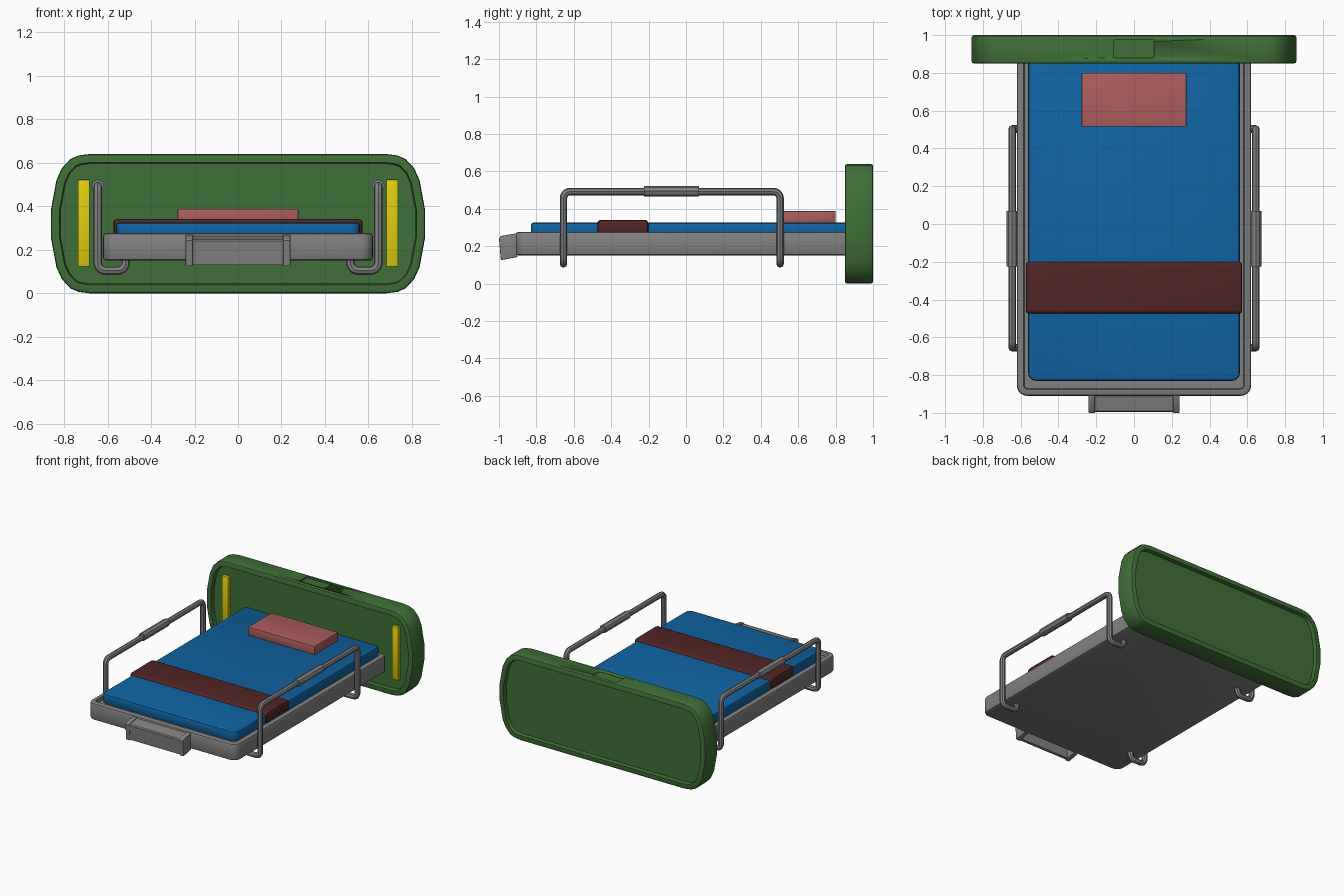
import bpy, bmesh, math
from mathutils import Matrix, Vector

if "Cube" in bpy.data.objects:
    bpy.data.objects.remove(bpy.data.objects["Cube"])


def material(name, rgb):
    m = bpy.data.materials.new(name)
    m.diffuse_color = (*rgb, 1)
    m.use_nodes = True
    m.node_tree.nodes["Principled BSDF"].inputs["Base Color"].default_value = m.diffuse_color
    return m


GREEN = material("green", (0.05, 0.16, 0.038))
GRAY = material("gray", (0.22, 0.22, 0.22))
BLUE = material("blue", (0.005, 0.125, 0.36))
RED = material("soft red", (0.42, 0.11, 0.11))
BROWN = material("dark maroon", (0.085, 0.018, 0.018))
YELLOW = material("yellow", (0.75, 0.62, 0.005))

# Extrusion frames: local z runs along the named world axis
UP = Matrix.Identity(4)
BACK = Matrix(((1, 0, 0, 0), (0, 0, 1, 0), (0, 1, 0, 0), (0, 0, 0, 1)))   # outline in x,z
SIDE = Matrix(((0, 0, 1, 0), (1, 0, 0, 0), (0, 1, 0, 0), (0, 0, 0, 1)))   # outline in y,z


def rounded(x0, x1, y0, y1, r, n=5):
    """Rounded rectangle outline."""
    pts = []
    for cx, cy, a in ((x1 - r, y1 - r, 0), (x0 + r, y1 - r, 90), (x0 + r, y0 + r, 180), (x1 - r, y0 + r, 270)):
        for i in range(n + 1):
            t = math.radians(a + 90 * i / n)
            pts.append((cx + r * math.cos(t), cy + r * math.sin(t)))
    return pts


def finish(ob, mat):
    ob.data.materials.append(mat)
    ob.data.polygons.foreach_set("use_smooth", [True] * len(ob.data.polygons))
    ob.data.set_sharp_from_angle(angle=math.radians(35))


def prism(name, outline, lo, hi, mat, frame=UP, bevel=0.0, recess=None, both=False):
    """Extrude an outline from lo to hi; recess=(rim width, depth) sinks the end cap(s)."""
    bm = bmesh.new()
    face = bm.faces.new([bm.verts.new((x, y, lo)) for x, y in outline])
    ext = bmesh.ops.extrude_face_region(bm, geom=[face])["geom"]
    bmesh.ops.translate(bm, vec=(0, 0, hi - lo), verts=[v for v in ext if isinstance(v, bmesh.types.BMVert)])
    bmesh.ops.recalc_face_normals(bm, faces=bm.faces)
    if bevel:
        rim = [e for e in bm.edges if abs(e.verts[0].co.z - e.verts[1].co.z) < 1e-6]
        bmesh.ops.bevel(bm, geom=rim, offset=bevel, segments=2, profile=0.5, affect='EDGES')
    if recess:
        bm.normal_update()
        caps = [f for f in bm.faces if f.normal.z > 0.99 or (both and f.normal.z < -0.99)]
        caps = [f for f in caps if f.calc_area() > 0.1]
        bmesh.ops.inset_individual(bm, faces=caps, thickness=recess[0], use_even_offset=True)
        bmesh.ops.inset_individual(bm, faces=caps, thickness=0.005, depth=-recess[1], use_even_offset=True)
    bm.transform(frame)
    bmesh.ops.recalc_face_normals(bm, faces=bm.faces)
    me = bpy.data.meshes.new(name)
    bm.to_mesh(me)
    bm.free()
    ob = bpy.data.objects.new(name, me)
    bpy.context.collection.objects.link(ob)
    finish(ob, mat)
    return ob


def box(name, x, y, z, mat, bevel=0.005, r=0.006, n=2):
    return prism(name, rounded(*x, *y, r, n), *z, mat, bevel=bevel)


# Headboard with sunken panels front and back
quarter = [(0.86, 0.385), (0.835, 0.52), (0.81, 0.575), (0.77, 0.618), (0.735, 0.633), (0.685, 0.64)]
right = [(x, 0.64 - z) for x, z in reversed(quarter)] + quarter
outline = right + [(-x, z) for x, z in reversed(right)]
headboard = prism("headboard", outline, 0.85, 1.0, GREEN, BACK, 0.012, (0.027, 0.028), True)

# Grip notch in the top of the headboard
cutter = box("notch_cutter", (-0.105, 0.105), (0.88, 0.975), (0.628, 0.70), GREEN, 0, 0.008)
cutter.hide_render = True
cutter.hide_viewport = True
cut = headboard.modifiers.new("notch", 'BOOLEAN')
cut.object = cutter
cut.operation = 'DIFFERENCE'
cut.solver = 'EXACT'

# Bed tray, mattress, pillow and blanket strap
prism("bed_tray", rounded(-0.62, 0.62, -0.91, 0.9, 0.055), 0.15, 0.277, GRAY, UP, 0.015, (0.02, 0.025))
prism("mattress", rounded(-0.56, 0.56, -0.83, 0.9, 0.04), 0.25, 0.326, BLUE, UP, 0.014)
box("pillow", (-0.278, 0.278), (0.515, 0.80), (0.32, 0.388), RED)
prism("blanket_strap", rounded(-0.475, -0.2, 0.262, 0.341, 0.022), -0.573, 0.573, BROWN, SIDE, 0.016)


def fillet(points, r=0.035, n=5):
    """Round the inner corners of a path."""
    P = [Vector(p) for p in points]
    out = [P[0]]
    for a, b, c in zip(P, P[1:], P[2:]):
        u, w = (a - b).normalized(), (c - b).normalized()
        centre = b + (u + w) * r
        for i in range(n + 1):
            t = math.pi / 2 * i / n
            out.append(centre - w * r * math.cos(t) - u * r * math.sin(t))
    return out + [P[-1]]


def tube(name, path, radius, res):
    cu = bpy.data.curves.new(name, 'CURVE')
    cu.dimensions = '3D'
    cu.bevel_depth = radius
    cu.bevel_resolution = res
    cu.use_fill_caps = True
    sp = cu.splines.new('POLY')
    sp.points.add(len(path) - 1)
    for p, co in zip(sp.points, path):
        p.co = (*co, 1)
    tmp = bpy.data.objects.new(name + "_path", cu)
    bpy.context.collection.objects.link(tmp)
    bpy.context.view_layer.update()
    me = bpy.data.meshes.new_from_object(tmp.evaluated_get(bpy.context.evaluated_depsgraph_get()))
    bpy.data.objects.remove(tmp)
    me.materials.clear()
    ob = bpy.data.objects.new(name, me)
    bpy.context.collection.objects.link(ob)
    finish(ob, GRAY)


# Side rails with grips, and yellow strips on the headboard
for side, s in (("right", 1), ("left", -1)):
    xo, xi, y0, y1 = s * 0.645, s * 0.517, -0.655, 0.503
    tube(side + "_rail", fillet([(xi, y0, 0.165), (xi, y0, 0.105), (xo, y0, 0.105), (xo, y0, 0.492),
                                 (xo, y1, 0.492), (xo, y1, 0.105), (xi, y1, 0.105), (xi, y1, 0.165)]), 0.02, 2)
    tube(side + "_rail_grip", [(xo, -0.225, 0.494), (xo, 0.07, 0.494)], 0.029, 2)
    box(side + "_yellow_strip", sorted((s * 0.682, s * 0.736)), (0.856, 0.885), (0.122, 0.522), YELLOW, 0.003, 0.004)

# Foot handle: slanted shell open underneath, with raised end plates
shell = [(-0.9, 0.264), (-0.99, 0.248), (-0.996, 0.24), (-0.988, 0.13), (-0.968, 0.132),
         (-0.975, 0.232), (-0.9, 0.245)]
prism("foot_handle", shell, -0.21, 0.21, GRAY, SIDE)
plate = [(-0.9, 0.27), (-0.99, 0.254), (-1.0, 0.243), (-0.99, 0.125), (-0.9, 0.142)]
for side, s in (("right", 1), ("left", -1)):
    lo, hi = sorted((s * 0.207, s * 0.241))
    prism(side + "_handle_end", plate, lo, hi, GRAY, SIDE, 0.004)
